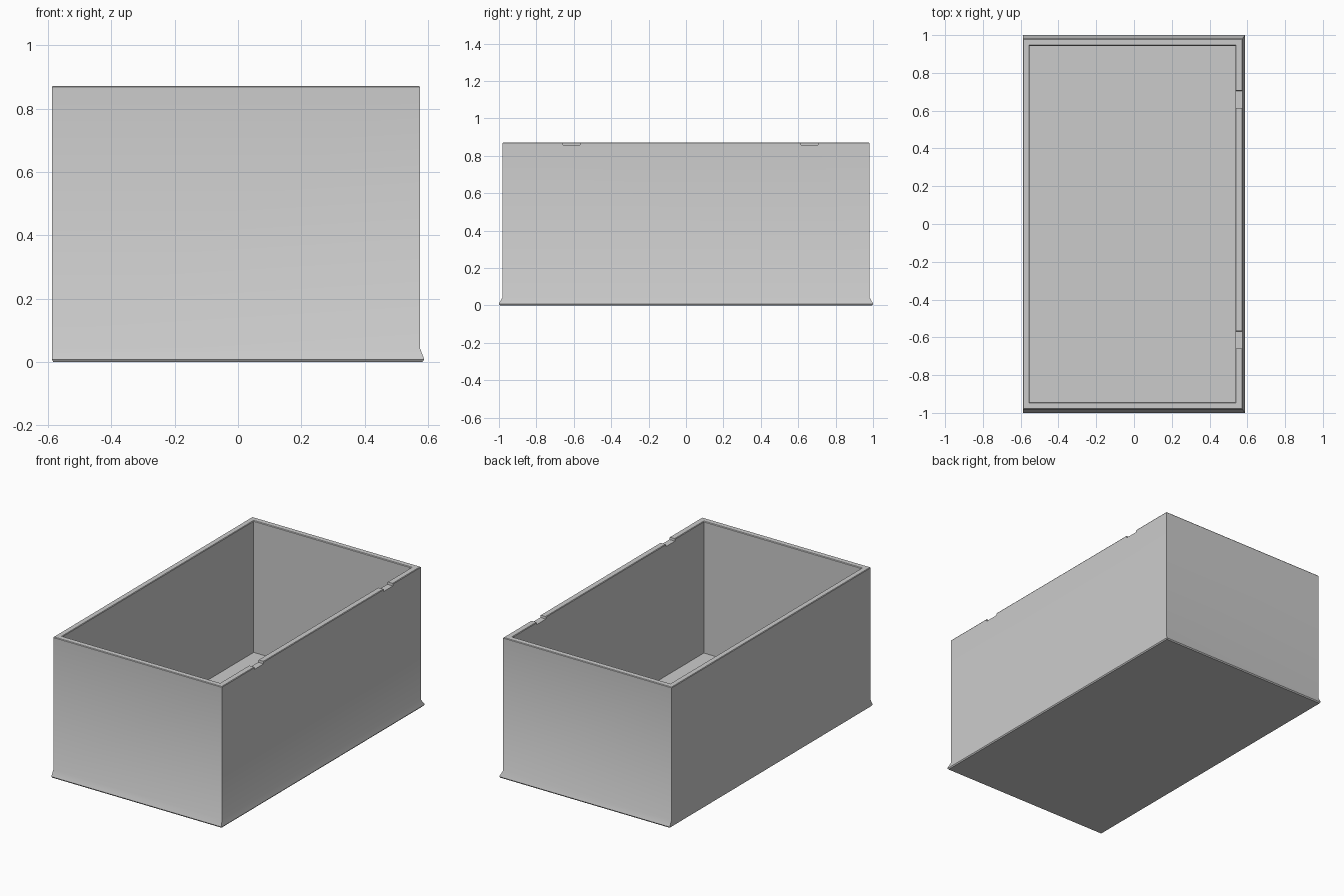
import bpy, bmesh

if "Cube" in bpy.data.objects:
    bpy.data.objects.remove(bpy.data.objects["Cube"])

# Each ring of the box: left x, right x, half depth, z
RINGS = [
    (-0.584, 0.583, 0.995, 0.000),   # underside
    (-0.588, 0.588, 1.000, 0.007),   # foot edge
    (-0.588, 0.587, 0.999, 0.012),
    (-0.588, 0.575, 0.981, 0.043),   # top of flared foot (left side is flush)
    (-0.588, 0.575, 0.981, 0.868),   # outer wall
    (-0.585, 0.572, 0.978, 0.872),   # rim
    (-0.555, 0.540, 0.947, 0.872),
    (-0.552, 0.537, 0.943, 0.868),   # inner wall
    (-0.552, 0.537, 0.943, 0.050),   # inside floor
]


def make_object(name, bm):
    bmesh.ops.recalc_face_normals(bm, faces=bm.faces)
    mesh = bpy.data.meshes.new(name)
    bm.to_mesh(mesh)
    bm.free()
    obj = bpy.data.objects.new(name, mesh)
    bpy.context.collection.objects.link(obj)
    return obj


def loft(name, rings):
    bm = bmesh.new()
    loops = [[bm.verts.new(p) for p in
              ((xl, -y, z), (xr, -y, z), (xr, y, z), (xl, y, z))]
             for xl, xr, y, z in rings]
    for a, b in zip(loops, loops[1:]):
        for i in range(4):
            j = (i + 1) % 4
            bm.faces.new((a[i], a[j], b[j], b[i]))
    bm.faces.new(loops[0][::-1])
    bm.faces.new(loops[-1])
    return make_object(name, bm)


box = loft("open_box", RINGS)

# Two shallow hinge notches in the right-hand rim
for n, y in enumerate((-0.613, 0.66)):
    cutter = loft(f"notch_cutter_{n}", [(0.50, 0.62, 0.045, 0.857),
                                        (0.50, 0.62, 0.048, 0.90)])
    cutter.location.y = y
    cutter.hide_render = True
    cutter.hide_set(True)
    cut = box.modifiers.new(f"notch_{n}", 'BOOLEAN')
    cut.operation = 'DIFFERENCE'
    cut.solver = 'EXACT'
    cut.object = cutter

# Apply the cuts, then shade the flared foot smoothly
bpy.ops.object.select_all(action='DESELECT')
bpy.context.view_layer.objects.active = box
box.select_set(True)
for mod in list(box.modifiers):
    bpy.ops.object.modifier_apply(modifier=mod.name)
bpy.ops.object.shade_smooth_by_angle(angle=0.55)
for cutter in [o for o in bpy.data.objects if o.name.startswith("notch_cutter")]:
    bpy.data.objects.remove(cutter)
